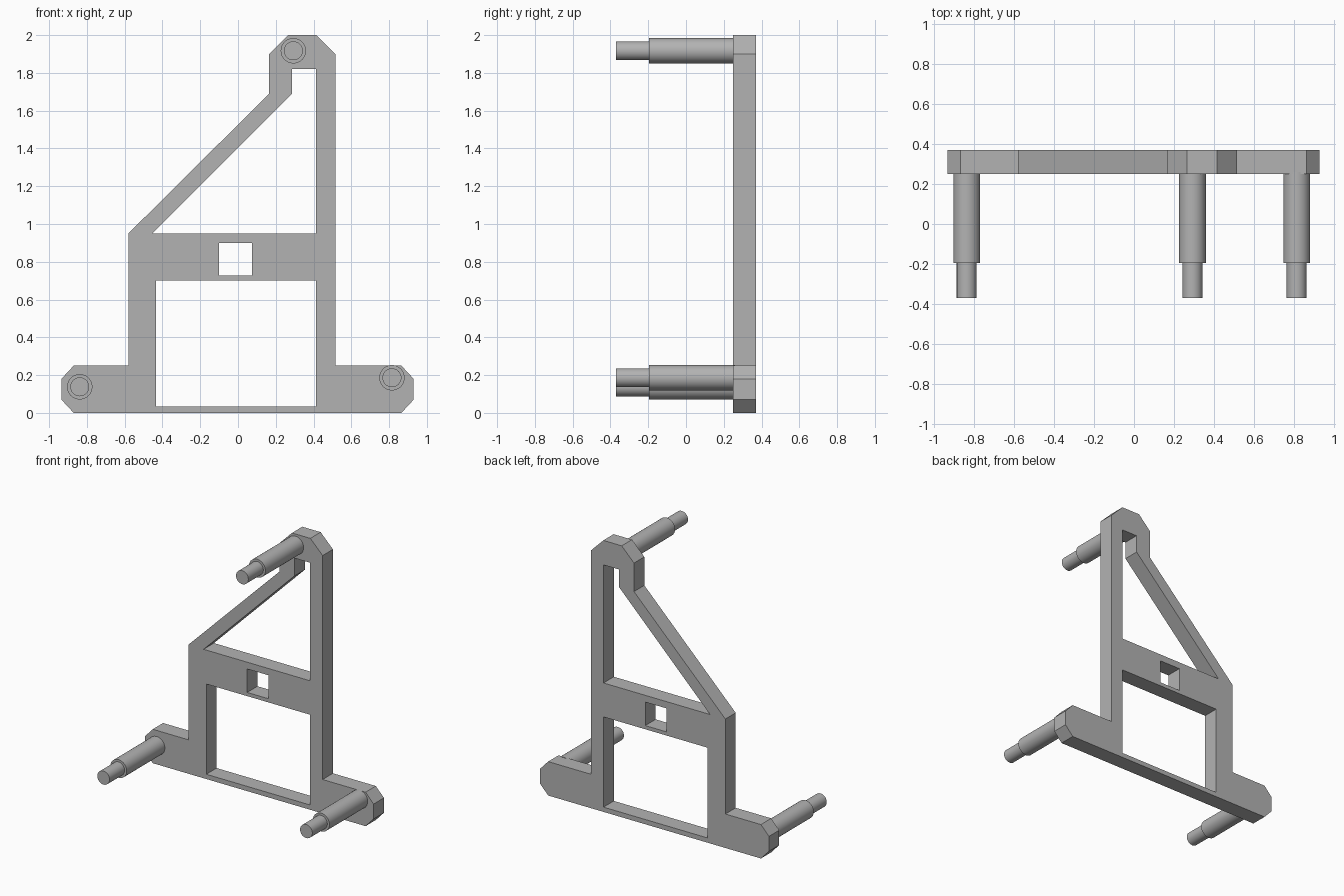
import bpy, bmesh, math
from mathutils import Matrix, Vector

cube = bpy.data.objects.get("Cube")
if cube:
    bpy.data.objects.remove(cube, do_unlink=True)

FRONT, BACK, STEP, TIP = 0.25, 0.37, -0.195, -0.37

grey = bpy.data.materials.new("plain grey")
grey.use_nodes = True
colour = (0.45, 0.45, 0.45, 1)
grey.diffuse_color = colour
grey.node_tree.nodes["Principled BSDF"].inputs["Base Color"].default_value = colour


def finish(name, bm):
    bmesh.ops.recalc_face_normals(bm, faces=bm.faces)
    mesh = bpy.data.meshes.new(name)
    bm.to_mesh(mesh)
    bm.free()
    mesh.materials.append(grey)
    obj = bpy.data.objects.new(name, mesh)
    bpy.context.collection.objects.link(obj)
    return obj


def rect(x0, x1, z0, z1):
    return [(x0, z0), (x1, z0), (x1, z1), (x0, z1)]


# Frame plate: outer outline with three openings, filled and extruded
outline = [(-0.87, 0), (0.865, 0), (0.93, 0.07), (0.93, 0.18), (0.865, 0.25),
           (0.515, 0.25), (0.515, 1.9), (0.415, 2), (0.265, 2), (0.165, 1.9),
           (0.165, 1.69), (-0.58, 0.95), (-0.58, 0.25), (-0.87, 0.25),
           (-0.935, 0.18), (-0.935, 0.07)]
upper_opening = [(-0.455, 0.95), (0.413, 0.95), (0.413, 1.82),
                 (0.287, 1.82), (0.287, 1.69)]
lower_opening = rect(-0.433, 0.413, 0.035, 0.70)
small_window = rect(-0.10, 0.073, 0.727, 0.90)

bm = bmesh.new()
for loop in (outline, upper_opening, lower_opening, small_window):
    verts = [bm.verts.new((x, FRONT, z)) for x, z in loop]
    for a, b in zip(verts, verts[1:] + verts[:1]):
        bm.edges.new((a, b))
bmesh.ops.triangle_fill(bm, edges=bm.edges[:], use_beauty=True, normal=Vector((0, -1, 0)))
result = bmesh.ops.extrude_face_region(bm, geom=bm.faces[:], use_keep_orig=True)
moved = [g for g in result["geom"] if isinstance(g, bmesh.types.BMVert)]
bmesh.ops.translate(bm, verts=moved, vec=(0, BACK - FRONT, 0))
finish("frame_plate", bm)


# Stepped standoff pegs on the front of the plate
def peg(name, x, z):
    bm = bmesh.new()
    for radius, y0, y1 in ((0.067, STEP, FRONT + 0.01), (0.05, TIP, STEP + 0.01)):
        place = Matrix.Translation((x, (y0 + y1) / 2, z)) @ Matrix.Rotation(math.pi / 2, 4, "X")
        bmesh.ops.create_cone(bm, cap_ends=True, segments=48, radius1=radius,
                              radius2=radius, depth=y1 - y0, matrix=place)
    obj = finish(name, bm)
    bpy.ops.object.select_all(action="DESELECT")
    obj.select_set(True)
    bpy.context.view_layer.objects.active = obj
    bpy.ops.object.shade_smooth_by_angle(angle=math.radians(30))


peg("right_peg", -0.838, 0.138)
peg("left_peg", 0.815, 0.186)
peg("top_peg", 0.293, 1.917)
